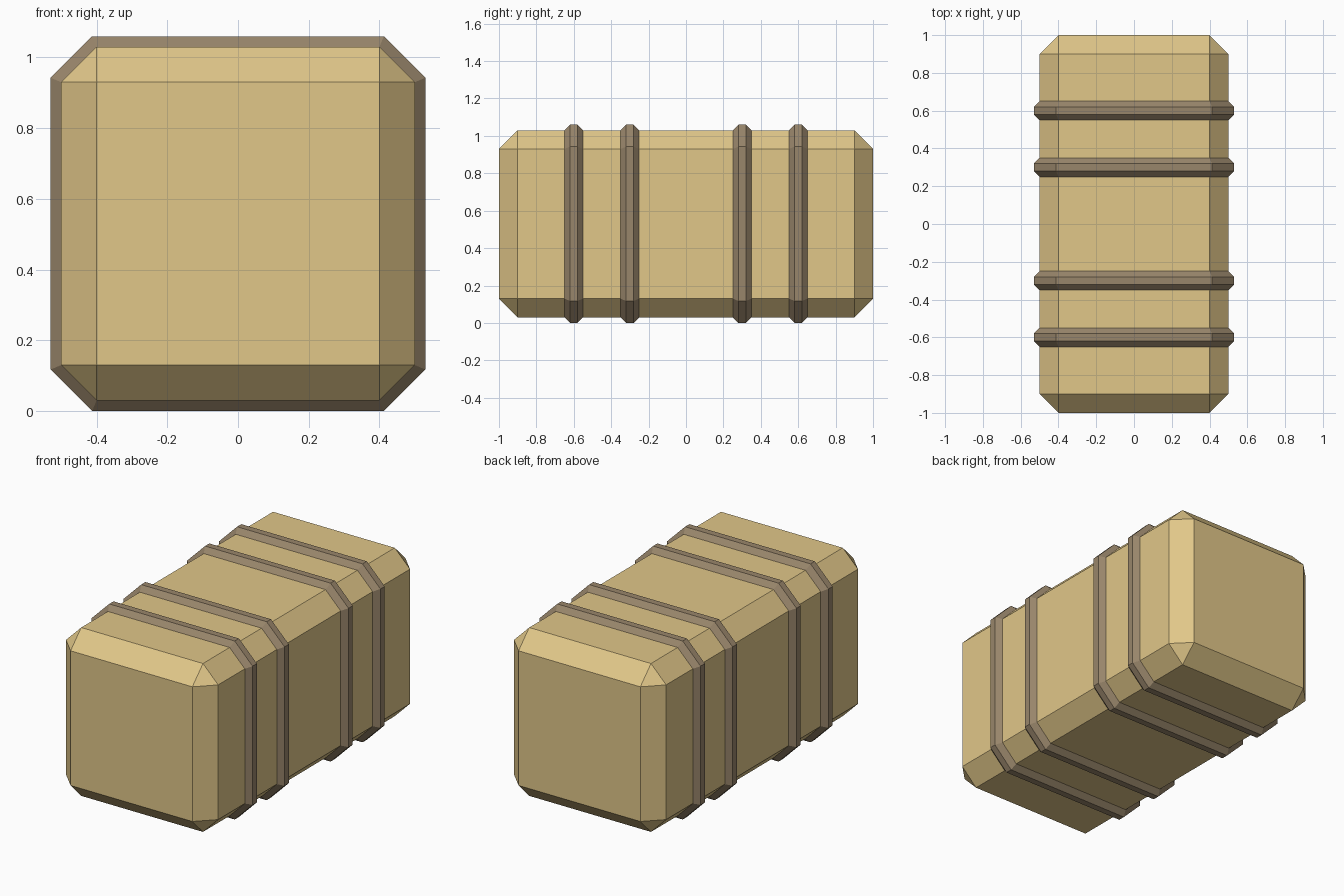
import bpy, bmesh, math

if "Cube" in bpy.data.objects:
    bpy.data.objects.remove(bpy.data.objects["Cube"])


def material(name, rgb):
    m = bpy.data.materials.new(name)
    m.diffuse_color = (*rgb, 1)
    m.use_nodes = True
    m.node_tree.nodes["Principled BSDF"].inputs["Base Color"].default_value = m.diffuse_color
    return m


def add_object(name, bm, mat):
    bmesh.ops.recalc_face_normals(bm, faces=bm.faces)
    me = bpy.data.meshes.new(name)
    bm.to_mesh(me)
    bm.free()
    me.materials.append(mat)
    ob = bpy.data.objects.new(name, me)
    bpy.context.collection.objects.link(ob)
    return ob


straw = material("straw", (0.75, 0.57, 0.25))
twine = material("twine", (0.318, 0.238, 0.147))

HALF, CHAMFER, CENTRE_Z = 0.5, 0.1, 0.53

# Bale body: a block with every edge chamfered
bm = bmesh.new()
bmesh.ops.create_cube(bm, size=1)
bmesh.ops.scale(bm, vec=(2 * HALF, 2, 2 * HALF), verts=bm.verts)
bmesh.ops.bevel(bm, geom=bm.edges[:], offset=CHAMFER, segments=1,
                affect='EDGES', profile=0.5)
bmesh.ops.translate(bm, vec=(0, 0, CENTRE_Z), verts=bm.verts)
add_object("bale_body", bm, straw)


def octagon(offset):
    """Body cross-section pushed outwards by offset, as (x, z) points."""
    a = HALF + offset
    b = HALF - CHAMFER + offset * math.tan(math.pi / 8)
    return [(a, -b), (a, b), (b, a), (-b, a),
            (-a, b), (-a, -b), (-b, -a), (b, -a)]


# Strap cross-section: (distance along y, distance out from the body)
STRAP = [(-0.05, -0.01), (-0.05, 0), (-0.02, 0.03),
         (0.02, 0.03), (0.05, 0), (0.05, -0.01)]


def strap(name, y):
    bm = bmesh.new()
    rings = [[bm.verts.new((x, y + dy, CENTRE_Z + z)) for x, z in octagon(out)]
             for dy, out in STRAP]
    for i, ring in enumerate(rings):
        following = rings[(i + 1) % len(rings)]
        for j in range(8):
            k = (j + 1) % 8
            bm.faces.new((ring[j], ring[k], following[k], following[j]))
    add_object(name, bm, twine)


# Four straps, mirrored front to back
for side, label in ((-1, "front"), (1, "back")):
    strap(f"{label}_inner_strap", side * 0.3)
    strap(f"{label}_outer_strap", side * 0.6)
